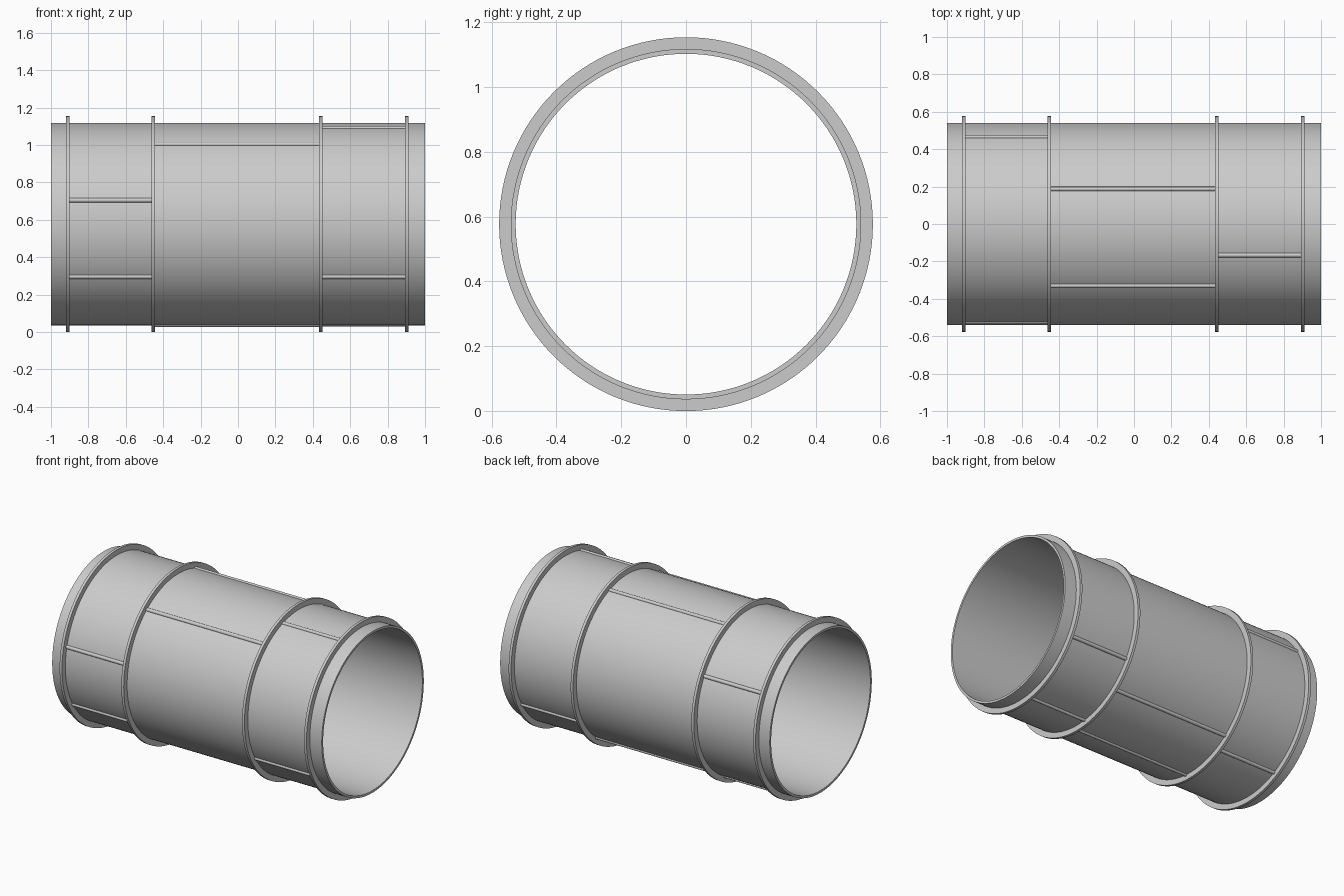
import bpy, math

if "Cube" in bpy.data.objects:
    bpy.data.objects.remove(bpy.data.objects["Cube"])

ZC = 0.577      # height of the pipe axis
SEG = 128


def tube(name, x0, x1, r_in, r_out):
    """Hollow cylinder along x, lathed from a rectangular section."""
    section = [(x0, r_in), (x0, r_out), (x1, r_out), (x1, r_in)]
    verts, faces = [], []
    for i in range(SEG):
        a = 2 * math.pi * i / SEG
        for x, r in section:
            verts.append((x, r * math.sin(a), ZC + r * math.cos(a)))
    for i in range(SEG):
        j = (i + 1) % SEG
        for k in range(4):
            m = (k + 1) % 4
            faces.append((i * 4 + k, i * 4 + m, j * 4 + m, j * 4 + k))
    finish(name, verts, faces)


def bead(name, x0, x1, y, z, radius=0.012):
    """Thin round strip along x, half sunk in the pipe wall at direction (y, z)."""
    d = math.hypot(y, z)
    cy, cz = y / d * 0.539, ZC + z / d * 0.539
    n = 16
    verts = [(x, cy + radius * math.cos(2 * math.pi * i / n),
              cz + radius * math.sin(2 * math.pi * i / n))
             for x in (x0, x1) for i in range(n)]
    faces = [(i, (i + 1) % n, n + (i + 1) % n, n + i) for i in range(n)]
    faces += [tuple(range(n))[::-1], tuple(range(n, 2 * n))]
    finish(name, verts, faces)


def finish(name, verts, faces):
    mesh = bpy.data.meshes.new(name)
    mesh.from_pydata(verts, [], faces)
    obj = bpy.data.objects.new(name, mesh)
    bpy.context.collection.objects.link(obj)
    bpy.ops.object.select_all(action='DESELECT')
    obj.select_set(True)
    bpy.context.view_layer.objects.active = obj
    bpy.ops.object.mode_set(mode='EDIT')
    bpy.ops.mesh.select_all(action='SELECT')
    bpy.ops.mesh.normals_make_consistent(inside=False)
    bpy.ops.object.mode_set(mode='OBJECT')
    bpy.ops.object.shade_smooth_by_angle(angle=math.radians(35))


# Pipe wall
tube("pipe", -1.0, 1.0, 0.526, 0.541)

# Stiffening rings
RINGS = [-0.911, -0.453, 0.443, 0.903]
for i, x in enumerate(RINGS):
    tube(f"ring_{i + 1}", x - 0.009, x + 0.009, 0.534, 0.577)

# Lengthwise seam strips between neighbouring rings, as (y, z) directions
SEAMS = [
    [(-0.53, 0.129), (-0.465, -0.284), (0.47, 0.277), (0.25, -0.485)],
    [(-0.335, 0.433), (0.19, 0.513), (0.335, -0.433), (-0.04, -0.545)],
    [(-0.17, 0.523), (-0.465, -0.284), (0.47, -0.284), (0.07, -0.54)],
]
for s, dirs in enumerate(SEAMS):
    for k, (y, z) in enumerate(dirs):
        bead(f"seam_{s + 1}_{k + 1}", RINGS[s], RINGS[s + 1], y, z)
